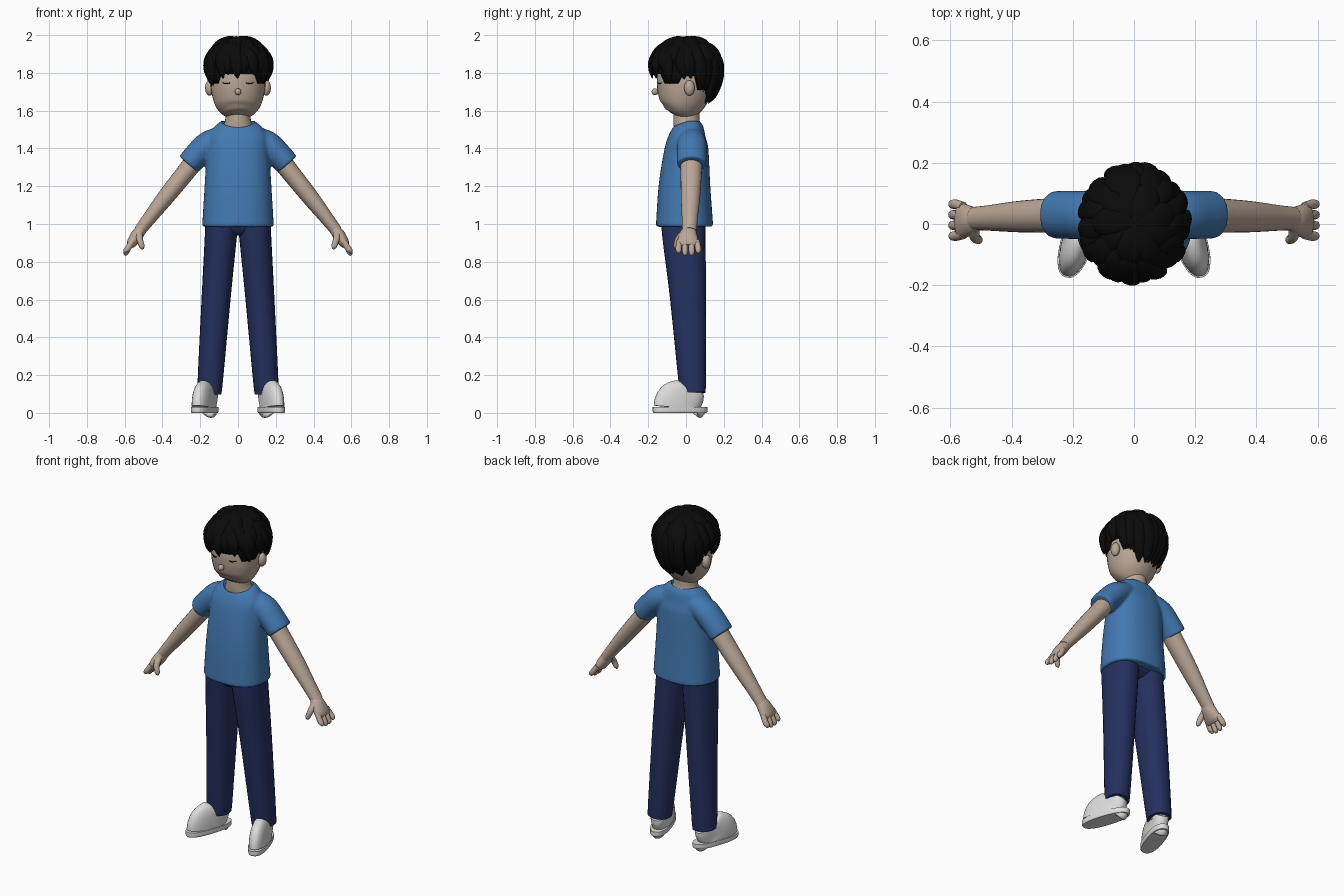
import bpy, bmesh, math, random
from mathutils import Vector

random.seed(4)
if "Cube" in bpy.data.objects:
    bpy.data.objects.remove(bpy.data.objects["Cube"])


def material(name, r, g, b):
    m = bpy.data.materials.new(name)
    m.use_nodes = True
    m.diffuse_color = (r, g, b, 1)
    bsdf = m.node_tree.nodes["Principled BSDF"]
    bsdf.inputs["Base Color"].default_value = (r, g, b, 1)
    bsdf.inputs["Roughness"].default_value = 0.8
    return m


skin = material("skin", 0.50, 0.39, 0.31)
blue = material("shirt_blue", 0.055, 0.19, 0.44)
navy = material("trouser_navy", 0.018, 0.030, 0.115)
black = material("hair_black", 0.003, 0.003, 0.003)
white = material("shoe_white", 0.72, 0.72, 0.72)


def finish(bm, name, mat):
    bmesh.ops.recalc_face_normals(bm, faces=bm.faces)
    me = bpy.data.meshes.new(name)
    bm.to_mesh(me)
    bm.free()
    ob = bpy.data.objects.new(name, me)
    bpy.context.collection.objects.link(ob)
    me.materials.append(mat)
    smooth(ob)
    return ob


def select(ob):
    bpy.ops.object.select_all(action="DESELECT")
    ob.select_set(True)
    bpy.context.view_layer.objects.active = ob


def smooth(ob):
    select(ob)
    bpy.ops.object.shade_smooth_by_angle(angle=math.radians(50))


def spline(pts, steps):
    """Catmull-Rom curve through rows of numbers."""
    p = [Vector(q) for q in pts]
    p = [p[0] * 2 - p[1]] + p + [p[-1] * 2 - p[-2]]
    out = []
    for a, b, c, d in zip(p, p[1:], p[2:], p[3:]):
        for i in range(steps):
            t = i / steps
            out.append(b + (c - a) * (t / 2) + (a * 2 - b * 5 + c * 4 - d) * (t * t / 2)
                       + (b * 3 - a - c * 3 + d) * (t ** 3 / 2))
    return out + [p[-2]]


def tube(name, pts, mat, ref=(0, 1, 0), n=24, steps=4, power=2.0, bm=None):
    """Loft through rows of x, y, z, radius across, radius along ref."""
    own = bm is None
    bm = bm or bmesh.new()
    rows = spline(pts, steps)
    pos = [Vector(r[:3]) for r in rows]
    rings = []
    for i, r in enumerate(rows):
        t = (pos[min(i + 1, len(pos) - 1)] - pos[max(i - 1, 0)]).normalized()
        v = Vector(ref)
        v = (v - t * v.dot(t)).normalized()
        u = t.cross(v)
        ring = []
        for k in range(n):
            a = math.tau * k / n
            c, s = [math.copysign(abs(f) ** (2 / power), f) for f in (math.cos(a), math.sin(a))]
            ring.append(bm.verts.new(pos[i] + u * c * max(r[3], .001) + v * s * max(r[4], .001)))
        rings.append(ring)
    for a, b in zip(rings, rings[1:]):
        for k in range(n):
            bm.faces.new((a[k], a[(k + 1) % n], b[(k + 1) % n], b[k]))
    bm.faces.new(rings[0])
    bm.faces.new(rings[-1])
    return finish(bm, name, mat) if own else None


def ball(name, centre, radii, mat):
    bm = bmesh.new()
    bmesh.ops.create_uvsphere(bm, u_segments=28, v_segments=16, radius=1)
    bmesh.ops.scale(bm, vec=radii, verts=bm.verts)
    bmesh.ops.translate(bm, vec=centre, verts=bm.verts)
    return finish(bm, name, mat)


def flip(pts, s):
    return [(p[0] * s, *p[1:]) for p in pts]


# Head, neck and face
tube("head", [(0, -.055, 1.575, .03, .03), (0, -.05, 1.585, .075, .07), (0, -.035, 1.62, .115, .11),
              (0, -.015, 1.69, .139, .141), (0, 0, 1.78, .145, .152), (0, 0, 1.88, .12, .125),
              (0, 0, 1.94, .04, .04)], skin, n=36, steps=5)
tube("neck", [(0, .015, 1.44, .13, .09), (0, .01, 1.5, .1, .072), (0, .003, 1.54, .07, .07),
              (0, .003, 1.63, .064, .068)], skin)
ball("nose", (0, -.164, 1.7), (.017, .018, .018), skin)

# Shirt: body and sleeves fused into one cloth surface
bm = bmesh.new()
tube("", [(0, -.008, .985, .19, .152), (0, -.008, 1.2, .177, .137), (0, .003, 1.39, .165, .117),
          (0, .01, 1.46, .16, .1), (0, .022, 1.515, .125, .075), (0, .025, 1.548, .085, .048)],
     blue, n=40, power=2.3, bm=bm)
sleeve = [(.07, .027, 1.462, .06, .065), (.155, .03, 1.424, .07, .078),
          (.215, .03, 1.368, .068, .079), (.262, .03, 1.315, .066, .078)]
for s in (1, -1):
    tube("", flip(sleeve, s), blue, bm=bm)
shirt = finish(bm, "shirt", blue)
fuse = shirt.modifiers.new("fuse", "REMESH")
fuse.mode, fuse.voxel_size = "VOXEL", .008
soft = shirt.modifiers.new("soften", "SMOOTH")
soft.factor, soft.iterations = .5, 6
collar = ball("collar_cutter", (0, -.008, 1.562), (.092, .09, .068), skin)
cut = shirt.modifiers.new("collar", "BOOLEAN")
cut.operation, cut.object, cut.solver = "DIFFERENCE", collar, "EXACT"
select(shirt)
for m in ("fuse", "soften", "collar"):
    bpy.ops.object.modifier_apply(modifier=m)
bpy.data.objects.remove(collar)
shirt.data.materials.clear()
shirt.data.materials.append(blue)
for f in shirt.data.polygons:
    f.material_index = 0
smooth(shirt)

tube("trouser_seat", [(0, -.01, .945, .09, .07), (0, -.012, .975, .15, .1), (0, -.012, 1.03, .165, .115)],
     navy, power=2.4)

# Paired parts
for side, s in (("left", 1), ("right", -1)):
    ball(side + "_ear", (.15 * s, .018, 1.72), (.024, .028, .041), skin)
    tube(side + "_closed_eye", flip([(.042, -.146, 1.747, .002, .003), (.06, -.142, 1.743, .003, .004),
                                     (.08, -.13, 1.747, .002, .003)], s), black, n=8)
    tube(side + "_trouser_leg", flip([(.086, -.014, 1.04, .086, .115), (.09, -.012, .95, .085, .115),
                                      (.115, .01, .62, .077, .096), (.149, .034, .14, .066, .071),
                                      (.15, .034, .128, .06, .066)], s), navy, power=2.3)
    tube(side + "_ankle", flip([(.152, .035, .09, .045, .05), (.152, .035, .15, .045, .05)], s), skin)
    # Arm with a palm, four fingers and a thumb
    tube(side + "_arm", flip([(.2, .028, 1.375, .052, .058), (.26, .028, 1.295, .05, .057),
                              (.38, .024, 1.145, .045, .051), (.47, .02, 1.03, .036, .042),
                              (.522, .018, .962, .031, .038)], s), skin)
    tube(side + "_palm", flip([(.51, .018, .975, .028, .035), (.535, .012, .94, .033, .048),
                               (.562, .01, .9, .027, .058), (.572, .01, .882, .018, .052)], s), skin)
    for i, name in enumerate(("index", "middle", "ring", "little")):
        y = -.034 + i * .03
        y2 = y * 1.15
        z = .832 + (.012 if i in (0, 3) else 0)
        tube(f"{side}_{name}_finger", flip([(.558, y, .91, .016, .016), (.582, y2, .872, .016, .016),
                                            (.594, y2, z + .012, .014, .014), (.594, y2, z, .004, .004)], s),
             skin, n=12)
    tube(side + "_thumb", flip([(.525, -.015, .95, .02, .018), (.52, -.043, .917, .017, .016),
                                (.508, -.052, .88, .014, .014), (.503, -.053, .866, .004, .004)], s), skin, n=12)
    # Shoe: sole, upper and laces, turned outward
    parts = [tube(side + "_shoe_sole", [(0, -.07, 0, .05, .146), (0, -.07, .008, .054, .15),
                                        (0, -.07, .03, .054, .15)], white, power=2.4, n=32),
             tube(side + "_shoe_upper", [(0, -.07, .025, .051, .146), (0, -.066, .05, .051, .142),
                                         (0, -.046, .073, .049, .12), (0, -.012, .096, .047, .085),
                                         (0, .01, .125, .046, .06)], white, power=2.3, n=32)]
    for i in range(3):
        y, z = -.135 + i * .03, .08 + i * .013
        parts.append(tube(f"{side}_lace_{i + 1}", [(-.035, z - .014, .0, .005, .005), (0, z, 0, .005, .005),
                                                  (.035, z - .014, .0, .005, .005)], white, n=8))
        for v in parts[-1].data.vertices:
            v.co = Vector((v.co.x, y + v.co.z, v.co.y))
    for p in parts:
        p.location = (.155 * s, .035, 0)
        p.rotation_euler.z = math.radians(18) * s


# Hair: a scalp shell covered in overlapping locks
def scalp(a, polar, k=1.0):
    """Point on the hair surface; azimuth 0 is the front."""
    r, c = math.sin(polar) * k, math.cos(polar)
    return Vector((.166 * r * math.sin(a), -.18 * r * math.cos(a) + .002,
                   1.83 + c * (.148 if c > 0 else .24) * k))


def hairline(a):
    """Polar angle where the hair ends: short over the ears, long at the nape."""
    a = abs((a + math.pi) % math.tau - math.pi) / math.pi
    z = 1.785 if a < .25 else 1.735 if a < .42 else 1.775 if a < .6 else 1.7 if a < .72 else 1.645
    return math.acos((z - 1.83) / .24)


bm = bmesh.new()
cols, rows = 48, 16
grid = [[bm.verts.new(scalp(math.tau * i / cols, .02 + (hairline(math.tau * i / cols) - .05) * j / rows, .97))
         for j in range(rows + 1)] for i in range(cols)]
for i in range(cols):
    for j in range(rows):
        a, b = grid[i], grid[(i + 1) % cols]
        bm.faces.new((a[j], b[j], b[j + 1], a[j + 1]))
shell = finish(bm, "hair_scalp", black)
thick = shell.modifiers.new("thickness", "SOLIDIFY")
thick.thickness = .012

for layer, count, start, end, width in (("edge", 22, .8, None, .034), ("middle", 15, .45, 1.5, .042),
                                        ("crown", 9, 0, .95, .045)):
    for i in range(count):
        a = math.tau * (i + .5) / count + random.uniform(-.08, .08)
        stop = (end or hairline(a)) + random.uniform(-.06, .06)
        swirl = random.uniform(.05, .2)
        lift = random.uniform(.99, 1.04)
        pts = []
        for f, w in ((0, .35), (.3, .9), (.6, 1), (.85, .7), (1, .08)):
            p = scalp(a + swirl * f, start + (stop - start) * f, lift)
            pts.append((*p, .02 * w, width * w))
        tube(f"hair_{layer}_lock_{i + 1}", pts, black, n=12, steps=3,
             ref=(math.cos(a), math.sin(a), 0))
